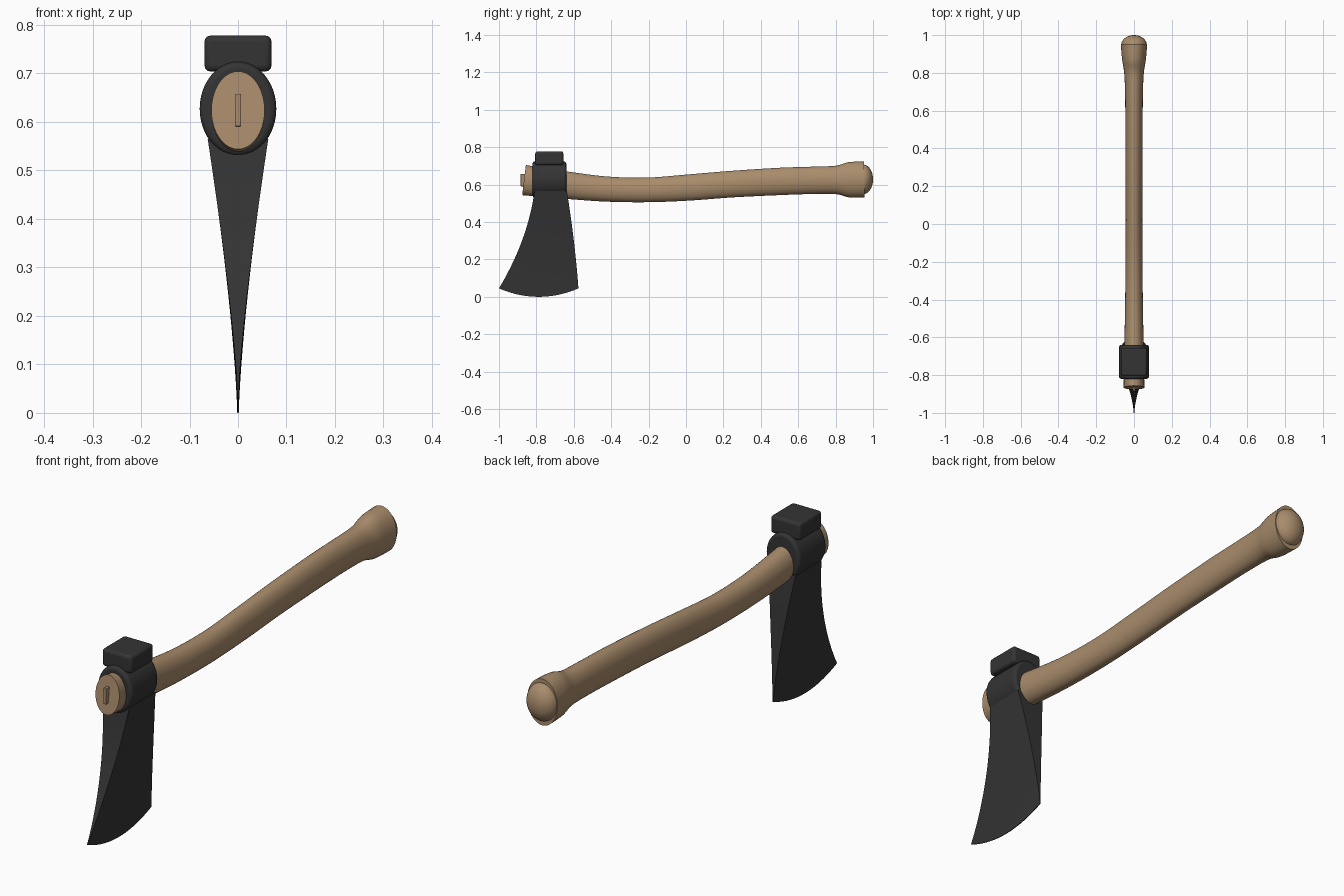
import bpy, bmesh, math
from mathutils import Vector

if "Cube" in bpy.data.objects:
    bpy.data.objects.remove(bpy.data.objects["Cube"])


def material(name, rgb):
    m = bpy.data.materials.new(name)
    m.diffuse_color = (*rgb, 1)
    m.use_nodes = True
    m.node_tree.nodes["Principled BSDF"].inputs["Base Color"].default_value = m.diffuse_color
    return m


steel = material("dark_steel", (0.034, 0.034, 0.034))
wood = material("ash_wood", (0.40, 0.265, 0.15))


def finish(name, bm, mat, angle=35, bevel=0):
    bmesh.ops.recalc_face_normals(bm, faces=bm.faces)
    me = bpy.data.meshes.new(name)
    bm.to_mesh(me)
    bm.free()
    ob = bpy.data.objects.new(name, me)
    bpy.context.collection.objects.link(ob)
    me.materials.append(mat)
    if bevel:
        mod = ob.modifiers.new("bevel", "BEVEL")
        mod.width, mod.segments, mod.limit_method = bevel, 3, "ANGLE"
    bpy.ops.object.select_all(action="DESELECT")
    ob.select_set(True)
    bpy.context.view_layer.objects.active = ob
    bpy.ops.object.shade_smooth_by_angle(angle=math.radians(angle))
    return ob


def loft(rings):
    """Skin closed rings of points and cap both ends."""
    bm = bmesh.new()
    rows = [[bm.verts.new(p) for p in r] for r in rings]
    n = len(rows[0])
    for a, b in zip(rows, rows[1:]):
        for i in range(n):
            j = (i + 1) % n
            bm.faces.new((a[i], a[j], b[j], b[i]))
    bm.faces.new(rows[0])
    bm.faces.new(rows[-1])
    return bm


def box(name, lo, hi, mat, bevel):
    bm = bmesh.new()
    bmesh.ops.create_cube(bm, size=1)
    for v in bm.verts:
        v.co = [(a + b) / 2 + c * (b - a) for a, b, c in zip(lo, hi, v.co)]
    return finish(name, bm, mat, 35, bevel)


def spline(keys, t):
    """Catmull-Rom interpolation through rows of values."""
    i = min(int(t), len(keys) - 2)
    u = t - i
    p0, p1, p2, p3 = (keys[min(max(i + k, 0), len(keys) - 1)] for k in (-1, 0, 1, 2))
    return [0.5 * (2 * b + (c - a) * u + (2 * a - 5 * b + 4 * c - d) * u * u
                   + (3 * b - a - 3 * c + d) * u ** 3) for a, b, c, d in zip(p0, p1, p2, p3)]


# Curved handle: y, centre z, half width, half height
KEYS = [(-0.866, 0.624, 0.055, 0.081), (-0.64, 0.597, 0.051, 0.073),
        (-0.42, 0.576, 0.047, 0.067), (-0.2, 0.572, 0.045, 0.066),
        (0.02, 0.585, 0.044, 0.070), (0.25, 0.603, 0.045, 0.071),
        (0.5, 0.617, 0.046, 0.073), (0.68, 0.623, 0.047, 0.073),
        (0.80, 0.625, 0.052, 0.076), (0.87, 0.626, 0.063, 0.094),
        (0.953, 0.627, 0.070, 0.097)]
rings = []
steps = 6 * (len(KEYS) - 1)
for s in range(steps + 1):
    t = s / 6
    y, z, rx, rz = spline(KEYS, t)
    a = spline(KEYS, max(t - 0.1, 0))
    b = spline(KEYS, min(t + 0.1, len(KEYS) - 1))
    tangent = Vector((0, b[0] - a[0], b[1] - a[1])).normalized()
    up = Vector((0, -tangent.z, tangent.y))
    rings.append([Vector((0, y, z)) + Vector((rx * math.cos(q), 0, 0)) + up * rz * math.sin(q)
                  for q in (2 * math.pi * k / 40 for k in range(40))])
finish("handle", loft(rings), wood, 40)

# Rounded end of the grip
bm = bmesh.new()
bmesh.ops.create_uvsphere(bm, u_segments=32, v_segments=20, radius=1)
for v in bm.verts:
    v.co = (v.co.x * 0.068, 0.948 + v.co.y * 0.052, 0.628 + v.co.z * 0.079)
finish("grip_end", bm, wood)

# Locking wedge in the handle's front end
box("wedge", (-0.0065, -0.884, 0.591), (0.0065, -0.83, 0.658), wood, 0.002)

# Oval eye collar around the handle
rings = [[(0.079 * math.cos(q), y, 0.627 + 0.097 * math.sin(q))
          for q in (2 * math.pi * k / 48 for k in range(48))] for y in (-0.82, -0.64)]
finish("eye_collar", loft(rings), steel, 35, 0.012)

# Square hammer poll on top
box("poll", (-0.069, -0.806, 0.704), (0.069, -0.656, 0.778), steel, 0.012)

# Flared blade, tapering to a curved cutting edge
ROWS, COLS = 18, 14
rings = []
for r in range(ROWS + 1):
    t = r / ROWS
    y0 = -0.81 - 0.07 * t - 0.12 * t * t
    y1 = -0.637 + 0.085 * t - 0.023 * t * t
    half = 0.0015 + 0.061 * (1 - t) ** 1.3
    line = []
    for c in range(COLS + 1):
        u = c / COLS
        drop = 0.045 * (1 - (2 * u - 1) ** 2) * t ** 3
        line.append((y0 + (y1 - y0) * u, 0.565 + (0.045 - 0.565) * t - drop))
    rings.append([(half, y, z) for y, z in line] + [(-half, y, z) for y, z in reversed(line)])
finish("blade", loft(rings), steel, 25)
